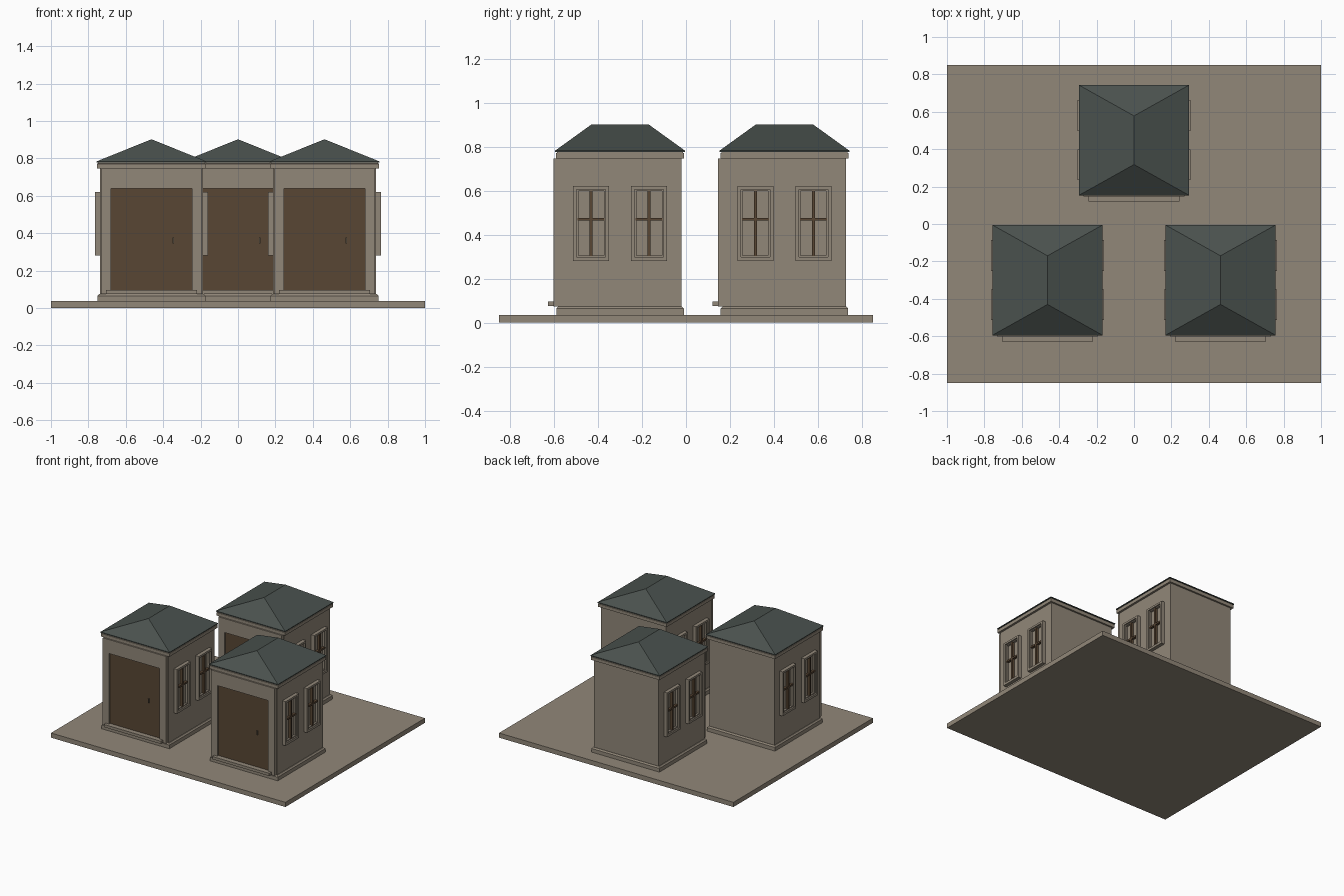
import bpy, bmesh, math
from mathutils import Matrix, Vector

if "Cube" in bpy.data.objects:
    bpy.data.objects.remove(bpy.data.objects["Cube"])


def material(name, rgb):
    m = bpy.data.materials.new(name)
    m.diffuse_color = (*rgb, 1)
    m.use_nodes = True
    m.node_tree.nodes["Principled BSDF"].inputs["Base Color"].default_value = m.diffuse_color
    return m


STONE = material("stone", (0.285, 0.243, 0.19))
ROOF = material("slate", (0.068, 0.083, 0.076))
WOOD = material("brown_wood", (0.098, 0.061, 0.034))
METAL = material("handle_metal", (0.16, 0.13, 0.09))


def finish(name, bm, mat, place):
    bmesh.ops.recalc_face_normals(bm, faces=bm.faces)
    me = bpy.data.meshes.new(name)
    bm.to_mesh(me)
    bm.free()
    me.materials.append(mat)
    ob = bpy.data.objects.new(name, me)
    ob.matrix_world = place
    bpy.context.collection.objects.link(ob)
    return ob


def box(name, x, y, z, mat, place):
    """Box from (min, max) ranges."""
    bm = bmesh.new()
    bmesh.ops.create_cube(bm, size=1)
    for v in bm.verts:
        v.co = Vector([r[0] + (c + 0.5) * (r[1] - r[0]) for c, r in zip(v.co, (x, y, z))])
    return finish(name, bm, mat, place)


def frame(name, uc, outer, inner, y, mat, place):
    """Rectangular frame facing -y; outer and inner are (half width, z0, z1)."""
    bm = bmesh.new()
    loops = []
    for (h, z0, z1) in (outer, inner):
        for yy in y:
            loops.append([bm.verts.new((uc + s * h, yy, z)) for s, z in
                          ((-1, z0), (1, z0), (1, z1), (-1, z1))])
    of, ob_, nf, nb = loops
    for a, b in ((of, nf), (nf, nb), (nb, ob_), (ob_, of)):
        for i in range(4):
            j = (i + 1) % 4
            bm.faces.new((a[i], a[j], b[j], b[i]))
    return finish(name, bm, mat, place)


def square_stack(name, rings, mat, place):
    """Stacked square outlines given as (half x, half y, z)."""
    bm = bmesh.new()
    loops = [[bm.verts.new((sx * hx, sy * hy, z)) for sx, sy in
              ((-1, -1), (1, -1), (1, 1), (-1, 1))] for hx, hy, z in rings]
    for a, b in zip(loops, loops[1:]):
        for i in range(4):
            j = (i + 1) % 4
            bm.faces.new((a[i], a[j], b[j], b[i]))
    bm.faces.new(loops[0])
    bm.faces.new(loops[-1])
    bmesh.ops.remove_doubles(bm, verts=bm.verts, dist=1e-5)
    return finish(name, bm, mat, place)


def pavilion(tag, cx, cy):
    P = Matrix.Translation((cx, cy, 0))
    # body from plinth to cornice
    square_stack(tag + "_plinth", [(0.29, 0.29, 0.035), (0.29, 0.29, 0.064),
                                   (0.281, 0.281, 0.074)], STONE, P)
    square_stack(tag + "_walls", [(0.276, 0.279, 0.07), (0.276, 0.279, 0.76)], STONE, P)
    square_stack(tag + "_cornice", [(0.292, 0.292, 0.747), (0.292, 0.292, 0.771),
                                    (0.287, 0.287, 0.772), (0.287, 0.287, 0.779)], STONE, P)
    # hipped roof with a short ridge running front to back
    square_stack(tag + "_roof", [(0.295, 0.295, 0.777), (0.295, 0.295, 0.783),
                                 (0, 0.13, 0.902)], ROOF, P)
    # doorway
    frame(tag + "_door_surround", 0, (0.27, 0.074, 0.747), (0.216, 0.09, 0.64),
          (-0.302, -0.277), STONE, P)
    box(tag + "_door", (-0.216, 0.216), (-0.289, -0.277), (0.09, 0.64), WOOD, P)
    box(tag + "_door_handle", (0.113, 0.119), (-0.298, -0.288), (0.345, 0.378), METAL, P)
    box(tag + "_door_step", (-0.243, 0.243), (-0.327, -0.28), (0.075, 0.096), STONE, P)
    # two windows on each side wall
    for side, turn in (("right", 90), ("left", -90)):
        Q = P @ Matrix.Rotation(math.radians(turn), 4, 'Z')
        for n, u in (("a", -0.132), ("b", 0.132)):
            w = f"{tag}_{side}_window_{n}"
            frame(w + "_frame", u, (0.082, 0.28, 0.621), (0.066, 0.298, 0.606),
                  (-0.303, -0.274), STONE, Q)
            frame(w + "_sash", u, (0.067, 0.297, 0.607), (0.058, 0.305, 0.599),
                  (-0.292, -0.274), STONE, Q)
            box(w + "_upright_bar", (u - 0.007, u + 0.007), (-0.296, -0.274),
                (0.303, 0.602), WOOD, Q)
            box(w + "_cross_bar", (u - 0.062, u + 0.062), (-0.295, -0.274),
                (0.464, 0.477), WOOD, Q)


# ground slab and three pavilions
box("base_slab", (-1, 1), (-0.85, 0.85), (0, 0.036), STONE, Matrix.Identity(4))
pavilion("left_pavilion", -0.4625, -0.30)
pavilion("right_pavilion", 0.4625, -0.30)
pavilion("rear_pavilion", 0.0, 0.448)
